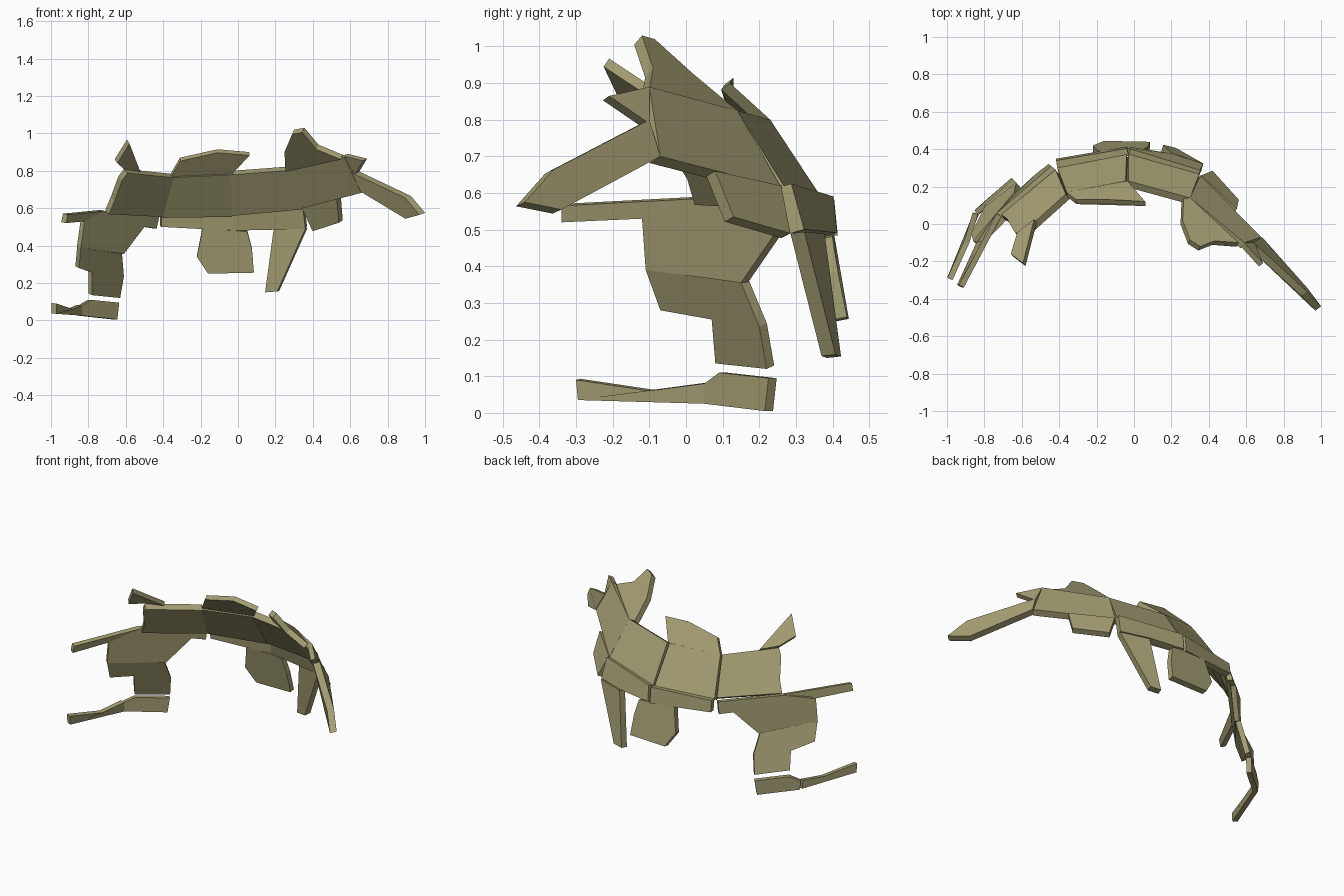
import bpy, bmesh
from mathutils import Vector
from mathutils.geometry import normal

mat = bpy.data.materials.new("olive")
mat.diffuse_color = (0.37, 0.34, 0.17, 1)
CENTER = Vector((0, -0.5, 0.3))


def plate(name, pts, t):
    """Flat slab from a 3D outline; t > 0 thickens outward, t < 0 toward the curve's centre."""
    v = [Vector(p) for p in pts]
    n = Vector((0, 0, 0))
    for a, b in zip(v, v[1:] + v[:1]):
        n += a.cross(b)
    n.normalize()
    mid = sum(v, Vector()) / len(v)
    if n.dot(mid - CENTER) < 0:
        n = -n
    bm = bmesh.new()
    a = [bm.verts.new(p) for p in v]
    b = [bm.verts.new(p + n * t) for p in v]
    bm.faces.new(a)
    bm.faces.new(b[::-1])
    for i in range(len(v)):
        j = (i + 1) % len(v)
        bm.faces.new((a[i], b[i], b[j], a[j]))
    bmesh.ops.recalc_face_normals(bm, faces=bm.faces)
    me = bpy.data.meshes.new(name)
    bm.to_mesh(me)
    bm.free()
    me.materials.append(mat)
    ob = bpy.data.objects.new(name, me)
    bpy.context.collection.objects.link(ob)


# Main curved band, left to right
plate("band_far_left", [(-.365, .16, .785), (-.61, -.06, .81), (-.64, -.04, .77), (-.68, .03, .66),
                        (-.71, .05, .59), (-.42, .29, .575)], -.04)
plate("band_left", [(-.36, .17, .785), (-.045, .23, .80), (-.04, .375, .575), (-.41, .30, .57)], -.04)
plate("band_right", [(-.03, .23, .80), (.30, .14, .825), (.35, .27, .615), (-.03, .375, .58)], -.04)
plate("band_far_right", [(.30, .14, .825), (.59, -.10, .89), (.68, -.07, .70), (.355, .26, .615)], -.04)

# Crown shards above the band
plate("crown_left", [(-.58, -.225, .945), (-.645, -.175, .84), (-.61, -.06, .81), (-.52, .01, .79)], .03)
plate("crown_middle", [(-.36, .17, .785), (-.31, .13, .87), (-.11, .13, .915), (.06, .12, .90),
                       (-.035, .23, .80)], -.03)
plate("crown_right", [(.265, .135, .82), (.26, .02, .925), (.30, -.085, 1.02), (.355, -.12, 1.03),
                      (.43, -.09, .94), (.56, -.10, .885), (.30, .14, .825)], -.035)

# Right wing tip
plate("wing_spike", [(.59, -.10, .89), (.69, -.21, .865), (.645, -.10, .79)], -.03)
plate("wing_blade", [(.64, -.10, .80), (.685, -.07, .70), (.925, -.34, .555), (1.0, -.44, .575),
                     (.925, -.36, .665)], -.04)

# Left hanging stack: arm, body, lower block, foot
plate("left_arm", [(-.91, -.34, .565), (-.71, .04, .585), (-.68, .06, .51), (-.82, -.12, .53),
                   (-.92, -.34, .52)], .03)
plate("left_body", [(-.71, .04, .585), (-.42, .29, .56), (-.435, .30, .49), (-.50, .25, .50),
                    (-.61, .15, .355), (-.84, -.11, .39), (-.82, -.12, .53)], .03)
plate("left_lower_block", [(-.84, -.11, .39), (-.62, .15, .355), (-.61, .20, .235), (-.63, .22, .12),
                           (-.78, .08, .135), (-.78, .07, .255), (-.85, -.07, .28)], .03)
plate("left_foot_base", [(-.835, .05, .08), (-.785, .09, .11), (-.635, .225, .095),
                         (-.645, .215, .005), (-.83, .05, .025)], .03)
plate("left_foot_toe", [(-.97, -.30, .09), (-.88, -.10, .06), (-.835, .05, .08), (-.83, .05, .025),
                        (-.97, -.295, .035)], .03)

# Lower band, hanging flap, spear and side flap
plate("lower_band_left", [(-.41, .30, .57), (-.03, .365, .58), (-.03, .375, .48), (-.41, .31, .50)], .04)
plate("lower_band_right", [(-.03, .365, .58), (.345, .25, .615), (.36, .285, .49), (.19, .34, .485),
                           (-.03, .375, .48)], .04)
plate("hanging_flap", [(-.19, .355, .49), (-.02, .37, .48), (.05, .365, .475), (.075, .38, .38),
                       (.085, .405, .255), (-.16, .41, .25), (-.22, .385, .34)], .035)
plate("hanging_spear", [(.19, .34, .485), (.36, .285, .49), (.21, .37, .155), (.145, .385, .15)], .04)
plate("side_flap", [(.36, .26, .62), (.55, .08, .66), (.56, .13, .535), (.42, .285, .49)], -.035)
